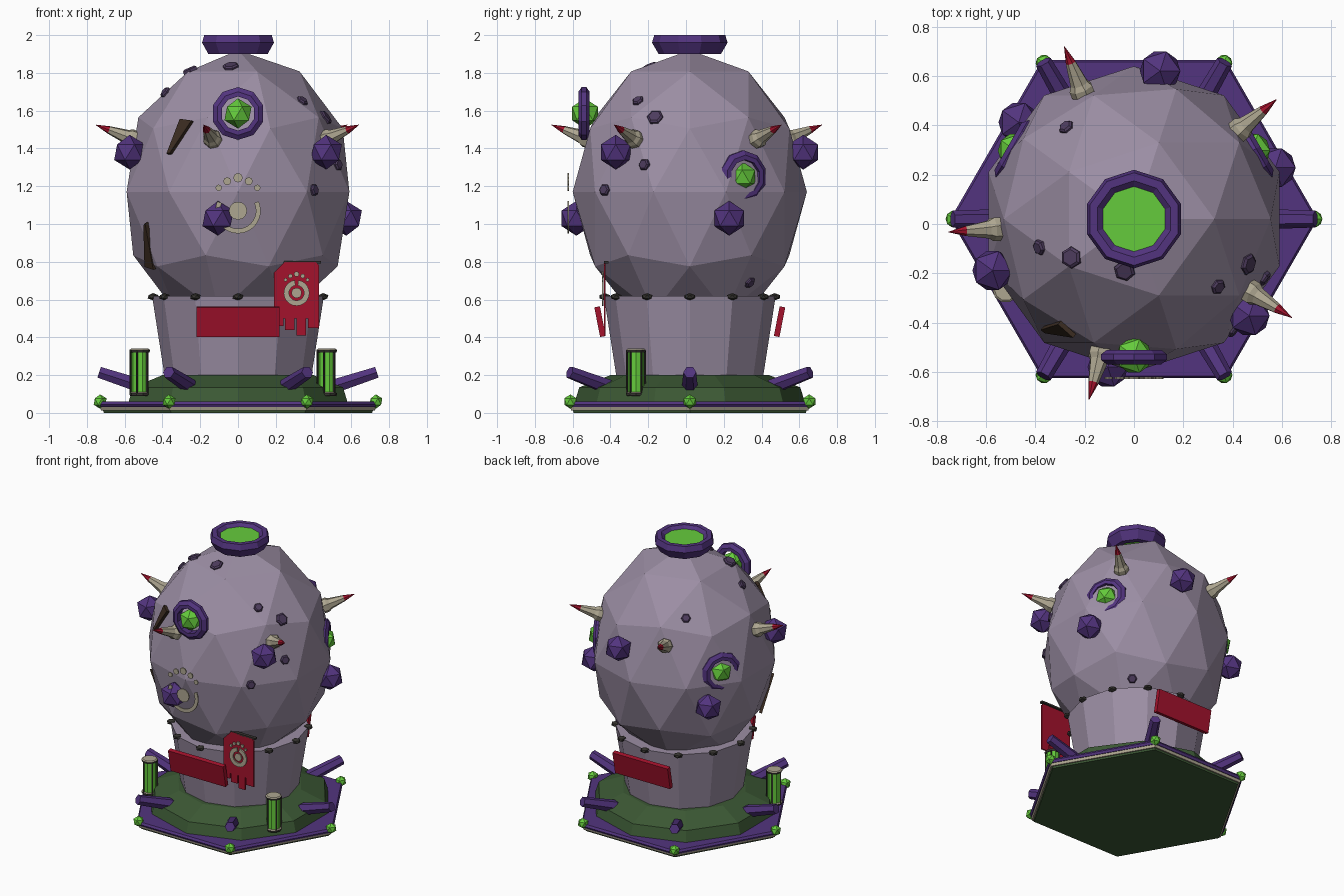
import bpy, bmesh
from math import sin, cos, pi, radians
from mathutils import Vector, Matrix
from mathutils.bvhtree import BVHTree

if "Cube" in bpy.data.objects:
    bpy.data.objects.remove(bpy.data.objects["Cube"])


def material(name, r, g, b):
    m = bpy.data.materials.new(name)
    m.use_nodes = True
    m.diffuse_color = (r, g, b, 1)
    m.node_tree.nodes["Principled BSDF"].inputs["Base Color"].default_value = (r, g, b, 1)
    return m


shell = material("pale mauve", .33, .27, .37)
purple = material("deep purple", .085, .034, .21)
stone = material("dusky purple", .075, .045, .11)
glow = material("bright green", .13, .6, .045)
moss = material("dark green", .045, .1, .035)
red = material("crimson", .37, .006, .025)
bone = material("bone", .42, .38, .28)
iron = material("dark iron", .035, .033, .028)
wood = material("dark brown", .045, .026, .016)

CY = .02                      # depth of the central axis
UP = Vector((0, 0, 1))


def finish(name, bm, mats, matrix=Matrix()):
    bmesh.ops.recalc_face_normals(bm, faces=bm.faces[:])
    mesh = bpy.data.meshes.new(name)
    bm.to_mesh(mesh)
    bm.free()
    for m in mats:
        mesh.materials.append(m)
    ob = bpy.data.objects.new(name, mesh)
    ob.matrix_world = matrix
    bpy.context.collection.objects.link(ob)
    return ob


def place(pos, axis=UP):
    return Matrix.Translation(pos) @ Vector(axis).to_track_quat('Z', 'Y').to_matrix().to_4x4()


def polar(deg, r, z):
    a = radians(deg)
    return Vector((r * cos(a), CY + r * sin(a), z))


def lathe(name, profile, sides, mats, matrix, ring=False, bands=None, phase=0):
    """Turned solid; ring closes the profile, bands gives a material per band."""
    bm = bmesh.new()
    loops = []
    for r, z in profile:
        loops.append([bm.verts.new((r * cos(phase + 2 * pi * i / sides),
                                    r * sin(phase + 2 * pi * i / sides), z)) for i in range(sides)])
    pairs = list(zip(loops, loops[1:]))
    if ring:
        pairs.append((loops[-1], loops[0]))
    else:
        bm.faces.new(loops[0])
        bm.faces.new(loops[-1]).material_index = bands[-1] if bands else 0
    for k, (a, b) in enumerate(pairs):
        for i in range(sides):
            j = (i + 1) % sides
            f = bm.faces.new((a[i], a[j], b[j], b[i]))
            f.material_index = bands[k] if bands else 0
    return finish(name, bm, mats, matrix)


def prism(name, pts, depth, mat, matrix):
    """Outline in local x, z, thickened along y."""
    bm = bmesh.new()
    face = bm.faces.new([bm.verts.new((x, 0, z)) for x, z in pts])
    out = bmesh.ops.extrude_face_region(bm, geom=[face])
    bmesh.ops.translate(bm, vec=(0, depth, 0),
                        verts=[v for v in out["geom"] if isinstance(v, bmesh.types.BMVert)])
    return finish(name, bm, [mat], matrix)


def ico(name, pos, r, mat, level=1, scale=(1, 1, 1)):
    bm = bmesh.new()
    bmesh.ops.create_icosphere(bm, subdivisions=level, radius=r)
    bmesh.ops.scale(bm, vec=scale, verts=bm.verts[:])
    return finish(name, bm, [mat], Matrix.Translation(pos))


def rect(w, h):
    return [(-w / 2, -h / 2), (w / 2, -h / 2), (w / 2, h / 2), (-w / 2, h / 2)]


# Hexagonal base
axis0 = place((0, CY, 0))
lathe("base_underside", [(.71, 0), (.715, .016)], 6, [moss], axis0)
lathe("base_trim", [(.725, .012), (.73, .03)], 6, [bone], axis0)
lathe("base_plate", [(.735, .03), (.745, .045), (.735, .06)], 6, [purple], axis0)
lathe("mossy_mound", [(.61, .055), (.585, .135), (.42, .2)], 10, [moss], axis0, phase=pi / 10)

# Corner orbs and leaning posts
for k in range(6):
    a = k * 60
    ico(f"corner_orb_{k}", polar(a, .73, .06), .038, glow)
    low, high = polar(a, .46, .125), polar(a, .735, .215)
    lathe(f"leaning_post_{k}", [(.028, 0), (.042, .05), (.034, (high - low).length)], 6,
          [purple], place(low, high - low))

# Neck with rivets
lathe("neck", [(.385, .17), (.455, .62)], 12, [shell], axis0)
for k in range(12):
    ico(f"neck_rivet_{k}", polar(k * 30, .45, .615), .032, iron, scale=(1, 1, .6))

# Faceted egg body
core = Vector((0, CY, 1.17))
egg = ico("egg_body", core, 1, shell, 2, (.62, .62, .75))
bm = bmesh.new()
bm.from_mesh(egg.data)
bvh = BVHTree.FromBMesh(bm)
bm.free()


def on_egg(p):
    hit, normal, *_ = bvh.ray_cast(Vector(), (Vector(p) - core).normalized())
    return hit + core, normal


# Top vent
lathe("vent_rim", [(.165, 1.9), (.2, 1.96), (.188, 2), (.155, 2), (.132, 1.98), (.13, 1.9)], 10,
      [purple], axis0, ring=True, phase=pi / 10)
lathe("vent_glow", [(.133, 1.93), (.133, 1.98)], 10, [glow], axis0, phase=pi / 10)

# Portholes
for k, (a, z) in enumerate([(270, 1.585), (30, 1.25), (150, 1.25)]):
    out = polar(a, 1, 0) - polar(a, 0, 0)
    lathe(f"porthole_rim_{k}", [(.115, -.03), (.14, -.012), (.14, .012), (.115, .03), (.09, .03), (.09, -.03)],
          10, [purple], place(polar(a, .56, z), out), ring=True, phase=pi / 10)
    ico(f"porthole_gem_{k}", polar(a, .555, z), .08, glow)

# Purple nodules in two staggered rings
for k in range(3):
    ico(f"upper_nodule_{k}", polar(80 + 120 * k, .61, 1.38), .092, purple)
    ico(f"lower_nodule_{k}", polar(20 + 120 * k, .61, 1.03), .092, purple)

# Red-tipped horns
for k in range(5):
    a = 40 + 72 * k
    base, tip = polar(a, .545, 1.445), polar(a, .755, 1.525)
    lathe(f"horn_{k}", [(.05, 0), (.05, .03), (.038, .05), (.021, .15), (.001, (tip - base).length)], 7,
          [bone, red], place(base, tip - base), bands=[0, 0, 0, 1])

# Stones set in the shell
spots = [(.36, -.27, 1.68), (.48, -.17, 1.58), (.55, -.23, 1.32), (.42, -.45, 1.18),
         (-.04, -.2, 1.87), (-.4, -.1, 1.72), (-.28, .4, 1.62), (-.26, -.14, 1.83), (.31, .35, .67)]
for k, p in enumerate(spots):
    pos, normal = on_egg(p)
    size = .032 + .012 * (k % 3 == 1)
    lathe(f"shell_stone_{k}", [(size, -.02), (size, .008), (size * .75, .016)], 6, [stone], place(pos, normal))


# Tapered planks nailed on the shell
def plank(name, top, bottom, w_top, w_bottom):
    a, na = on_egg(top)
    b, nb = on_egg(bottom)
    along = (a - b).normalized()
    side = along.cross(na + nb).normalized()
    back = along.cross(side).normalized()
    out = na + nb
    if back.dot(out) > 0:
        back, side = -back, -side
    m = Matrix((side, back, along)).transposed().to_4x4()
    m.translation = b + out.normalized() * .025
    h = (a - b).length
    prism(name, [(-w_bottom / 2, 0), (w_bottom / 2, .01), (w_top / 2, h), (-w_top / 2, h - .02)], .02, wood, m)


plank("upper_plank", (-.28, -.45, 1.58), (-.36, -.42, 1.36), .08, .02)
plank("lower_plank", (-.5, -.3, 1.01), (-.53, -.22, .7), .02, .09)


# Painted crest: disc, open ring and an arc of dots
def crest(name, x, y, z, s, inner, gap):
    front = (0, -1, 0)
    lathe(name + "_disc", [(.048 * s, 0), (.048 * s, .008)], 12, [bone], place((x, y, z), front))
    angles = [radians(90 + gap + (360 - 2 * gap) * i / 20) for i in range(21)]
    arc = [(.12 * s * cos(t), .12 * s * sin(t)) for t in angles]
    arc += [(inner * s * cos(t), inner * s * sin(t)) for t in reversed(angles)]
    prism(name + "_ring", arc, -.008, bone, Matrix.Translation((x, y, z)))
    for i in range(-2, 3):
        t = radians(90 - 20 * i)
        d = (.175 - .008 * abs(i)) * s
        r = (.025 - .004 * abs(i)) * s
        lathe(f"{name}_dot_{i + 2}", [(r, 0), (r, .008)], 8, [bone],
              place((x + d * cos(t), y, z + d * sin(t)), front))


crest("shell_crest", 0, -.62, 1.07, 1, .095, 65)

# Ragged banner
fringe = [(.19, .46), (.24, .5), (.25, .44), (.3, .5), (.31, .41), (.36, .5), (.37, .45), (.43, .52)]
outline = []
for (x0, z0), (x1, z1) in zip(fringe, fringe[1:]):
    outline += [(x0, z0), (x1, z0)]
outline += [(.43, .78), (.41, .8), (.25, .8), (.19, .74)]
prism("banner", outline, .01, red, Matrix.Translation((0, -.435, 0)))
prism("banner_rail", rect(.2, .012), .025, iron, Matrix.Translation((.34, -.435, .798)))
crest("banner_crest", .31, -.436, .635, .57, .07, 8)

# Tilted sign boards, front and back
for name, turn in (("front_sign", 0), ("back_sign", pi)):
    m = (Matrix.Translation((0, CY, 0)) @ Matrix.Rotation(turn, 4, 'Z')
         @ Matrix.Translation((0, -.49, .48)) @ Matrix.Rotation(radians(11), 4, 'X'))
    prism(name, rect(.44, .16), .03, red, m)

# Lanterns
for name, x in (("right_lantern", -.52), ("left_lantern", .47)):
    at = place((x, -.265, 0))
    lathe(name + "_glass", [(.045, .1), (.045, .33)], 10, [glow], at)
    for part, z in (("foot", .09), ("cap", .32)):
        lathe(f"{name}_{part}", [(.05, z), (.054, z + .006), (.054, z + .014), (.046, z + .02)], 10,
              [iron, bone], at, bands=[0, 0, 1])
    for k in range(5):
        t = radians(72 * k + 36)
        lathe(f"{name}_bar_{k}", [(.006, .1), (.006, .33)], 4, [iron],
              place((x + .049 * cos(t), -.265 + .049 * sin(t), 0)))
